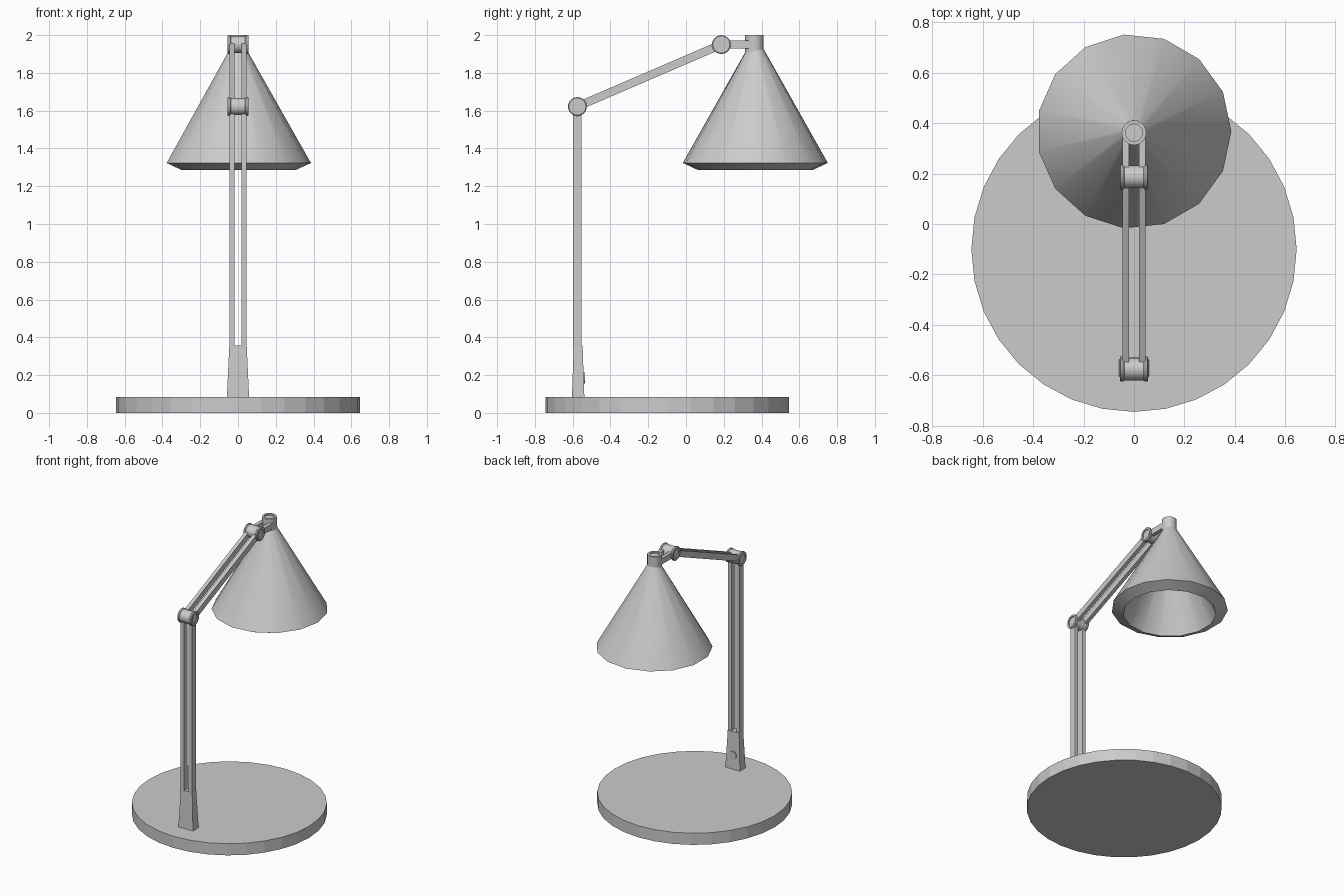
import bpy, bmesh
from math import cos, sin, pi, atan2
from mathutils import Vector, Matrix

if "Cube" in bpy.data.objects:
    bpy.data.objects.remove(bpy.data.objects["Cube"])


def finish(name, bm, smooth=None):
    bmesh.ops.remove_doubles(bm, verts=bm.verts, dist=1e-5)
    bmesh.ops.recalc_face_normals(bm, faces=bm.faces)
    me = bpy.data.meshes.new(name)
    bm.to_mesh(me)
    bm.free()
    ob = bpy.data.objects.new(name, me)
    bpy.context.collection.objects.link(ob)
    if smooth:
        bpy.ops.object.select_all(action='DESELECT')
        ob.select_set(True)
        bpy.context.view_layer.objects.active = ob
        bpy.ops.object.shade_smooth_by_angle(angle=smooth)
    return ob


def lathe(name, profile, sides, loc, axis='Z', smooth=None, closed=False):
    """Revolve (radius, height) points around an axis through loc."""
    bm = bmesh.new()
    rings = [[bm.verts.new((r * cos(2 * pi * i / sides), r * sin(2 * pi * i / sides), h))
              for i in range(sides)] for r, h in profile]
    pairs = list(zip(rings, rings[1:]))
    if closed:
        pairs.append((rings[-1], rings[0]))
    for a, b in pairs:
        for i in range(sides):
            j = (i + 1) % sides
            bm.faces.new((a[i], a[j], b[j], b[i]))
    rot = {'Z': Matrix(), 'X': Matrix.Rotation(pi / 2, 4, 'Y'),
           'Y': Matrix.Rotation(-pi / 2, 4, 'X')}[axis]
    bm.transform(Matrix.Translation(loc) @ rot)
    return finish(name, bm, smooth)


def bar_pair(name, start, end, depth):
    """Two parallel square bars between (y, z) points."""
    a, b = Vector((0, *start)), Vector((0, *end))
    d = b - a
    for side, x in (("left", -0.0325), ("right", 0.0325)):
        bm = bmesh.new()
        bmesh.ops.create_cube(bm, size=1)
        bm.transform(Matrix.Translation((a + b) / 2 + Vector((x, 0, 0)))
                     @ Matrix.Rotation(atan2(d.z, d.y), 4, 'X')
                     @ Matrix.Diagonal((0.027, d.length, depth, 1)))
        finish(f"{name}_{side}", bm)


ELBOW, WRIST, HEAD = (-0.575, 1.622), (0.187, 1.95), (0.362, 1.945)

# Round base
lathe("base", [(0, 0), (0.645, 0), (0.645, 0.085), (0, 0.085)], 32, (0, -0.1, 0))

# Tapered foot holding the uprights
bm = bmesh.new()
bmesh.ops.create_cube(bm, size=1)
for v in bm.verts:
    top = v.co.z > 0
    v.co = Vector((v.co.x * (0.092 if top else 0.118),
                   -0.571 + v.co.y * (0.047 if top else 0.066),
                   0.356 if top else 0.08))
finish("foot", bm)

# Switch button on the inner face of the foot
lathe("switch", [(0, 0), (0.03, 0), (0.03, 0.035), (0, 0.035)], 20,
      (0, -0.57, 0.185), 'Y', 0.6)

# Uprights, arm and short neck
bar_pair("upright", (-0.575, 0.34), ELBOW, 0.044)
bar_pair("arm", ELBOW, WRIST, 0.044)
bar_pair("neck", WRIST, (HEAD[0], WRIST[1]), 0.042)

# Spool-shaped hinges with recessed ends
half = [(0, 0.049), (0.033, 0.049), (0.033, 0.056), (0.045, 0.056),
        (0.05, 0.052), (0.05, 0.043), (0.045, 0.038)]
spool = half + [(r, -h) for r, h in reversed(half)]
for name, (y, z) in (("elbow_hinge", ELBOW), ("wrist_hinge", WRIST)):
    lathe(name, spool, 24, (0, y, z), 'X', 0.6)

# Cap on top of the shade
lathe("shade_cap", [(0, 1.905), (0.049, 1.905), (0.049, 2.0), (0.034, 2.0),
                    (0.034, 1.99), (0, 1.99)], 24, (0, HEAD[0], 0), 'Z', 0.6)

# Hollow conical shade with turned-in lip
lathe("shade", [(0.045, 1.925), (0.386, 1.323), (0.308, 1.287), (0.03, 1.88), (0, 1.88),
                (0, 1.925)], 15, (0, 0.367, 0), 'Z', 0.6, closed=True)
